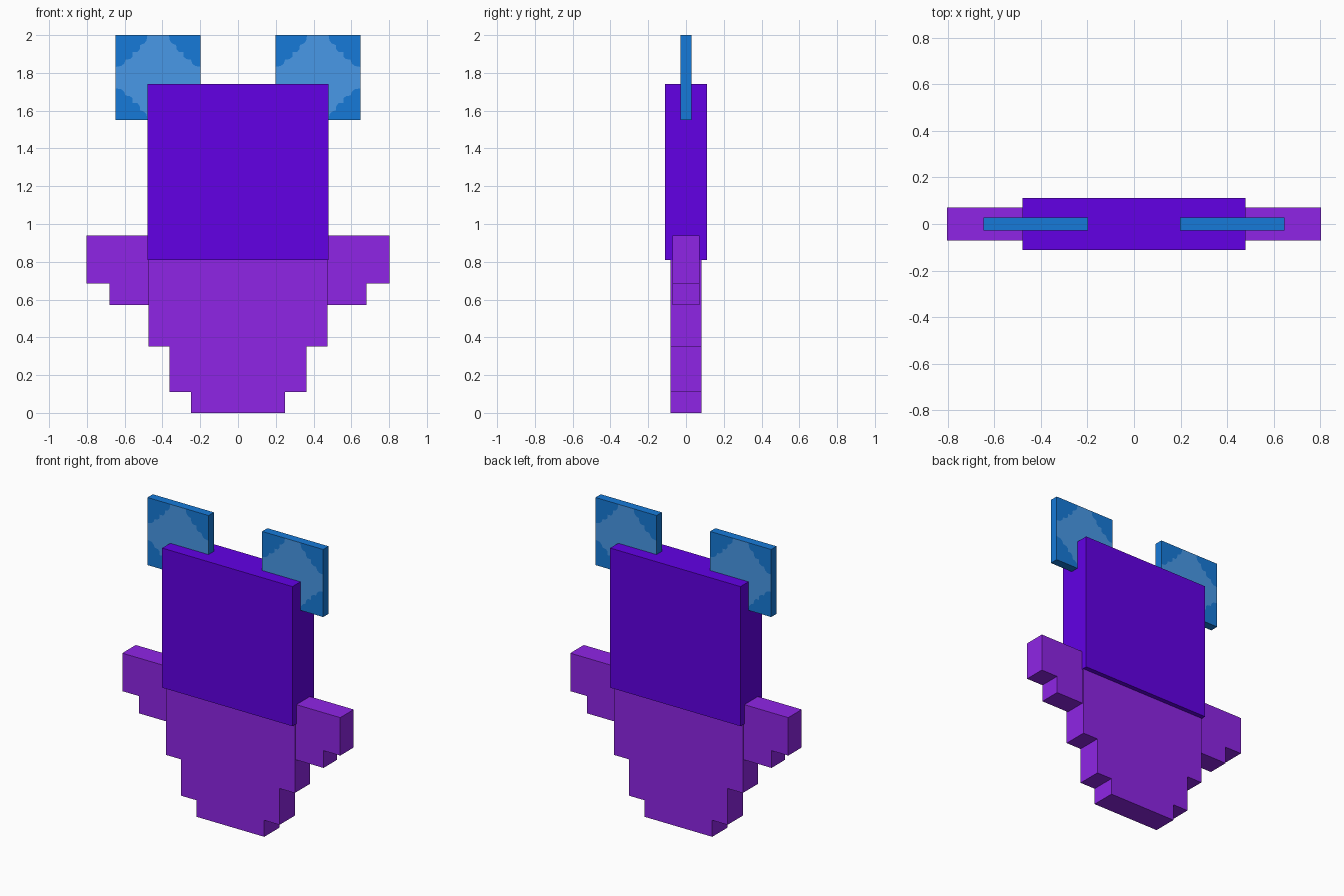
import bpy
import bmesh

cube = bpy.data.objects.get("Cube")
if cube:
    bpy.data.objects.remove(cube, do_unlink=True)


def material(name, rgb):
    """Flat colour given as 8-bit sRGB, stored as linear."""
    linear = [((c / 255 + 0.055) / 1.055) ** 2.4 if c > 10 else c / 255 / 12.92 for c in rgb]
    mat = bpy.data.materials.new(name)
    mat.use_nodes = True
    mat.diffuse_color = (*linear, 1)
    mat.node_tree.nodes["Principled BSDF"].inputs["Base Color"].default_value = (*linear, 1)
    return mat


indigo = material("indigo", (98, 0, 229))
violet = material("violet", (143, 37, 230))
blue = material("blue", (22, 122, 216))
light_blue = material("light blue", (74, 156, 236))


def slab(name, outlines, half_depth, mats, side=1):
    """Extrude adjoining x-z outlines along y; each is (points, material index).
    The rim always takes the first material."""
    bm = bmesh.new()
    for points, index in outlines:
        face = bm.faces.new([bm.verts.new((side * x, -half_depth, z)) for x, z in points])
        face.material_index = index
    bmesh.ops.remove_doubles(bm, verts=bm.verts[:], dist=0.0001)
    result = bmesh.ops.extrude_face_region(bm, geom=bm.faces[:], use_keep_orig=True)
    moved = [v for v in result["geom"] if isinstance(v, bmesh.types.BMVert)]
    bmesh.ops.translate(bm, verts=moved, vec=(0, 2 * half_depth, 0))
    bmesh.ops.recalc_face_normals(bm, faces=bm.faces[:])
    for face in bm.faces:
        if abs(face.normal.y) < 0.5:
            face.material_index = 0
    mesh = bpy.data.meshes.new(name)
    bm.to_mesh(mesh)
    bm.free()
    for mat in mats:
        mesh.materials.append(mat)
    obj = bpy.data.objects.new(name, mesh)
    bpy.context.scene.collection.objects.link(obj)
    return obj


def rectangle(x0, x1, z0, z1):
    return [(x0, z0), (x1, z0), (x1, z1), (x0, z1)]


# Head block
slab("head", [(rectangle(-0.48, 0.48, 0.81, 1.74), 0)], 0.112, [indigo])

# Body stepping in towards the foot
half = [(0.25, 0), (0.25, 0.11), (0.363, 0.11), (0.363, 0.352), (0.475, 0.352), (0.475, 0.83)]
body = half + [(-x, z) for x, z in reversed(half)]
slab("body", [(body, 0)], 0.081, [violet])

# Stepped arms
arm = [(0.47, 0.57), (0.68, 0.57), (0.68, 0.685), (0.803, 0.685), (0.803, 0.938), (0.47, 0.938)]

# Ear panels: dark scalloped corners around a light patch
EAR_X, EAR_Z, EAR_R = 0.4225, 1.775, 0.225
scallop = [(0.168, 0), (0.163, 0.03), (0.15, 0.045), (0.13, 0.052), (0.127, 0.075),
           (0.115, 0.09), (0.09, 0.09), (0.09, 0.115), (0.075, 0.127), (0.052, 0.13),
           (0.045, 0.15), (0.03, 0.163), (0, 0.168)]
ear, patch = [], []
for sx, sz in ((-1, -1), (1, -1), (1, 1), (-1, 1)):
    edge = [(EAR_X + sx * (EAR_R - a), EAR_Z + sz * (EAR_R - b)) for a, b in scallop]
    ear.append((edge + [(EAR_X + sx * EAR_R, EAR_Z + sz * EAR_R)], 0))
    patch += edge if sx * sz < 0 else edge[::-1]
ear.append((patch, 1))

for label, side in (("left", 1), ("right", -1)):
    slab(label + "_arm", [(arm, 0)], 0.071, [violet], side)
    slab(label + "_ear", ear, 0.028, [blue, light_blue], side)
